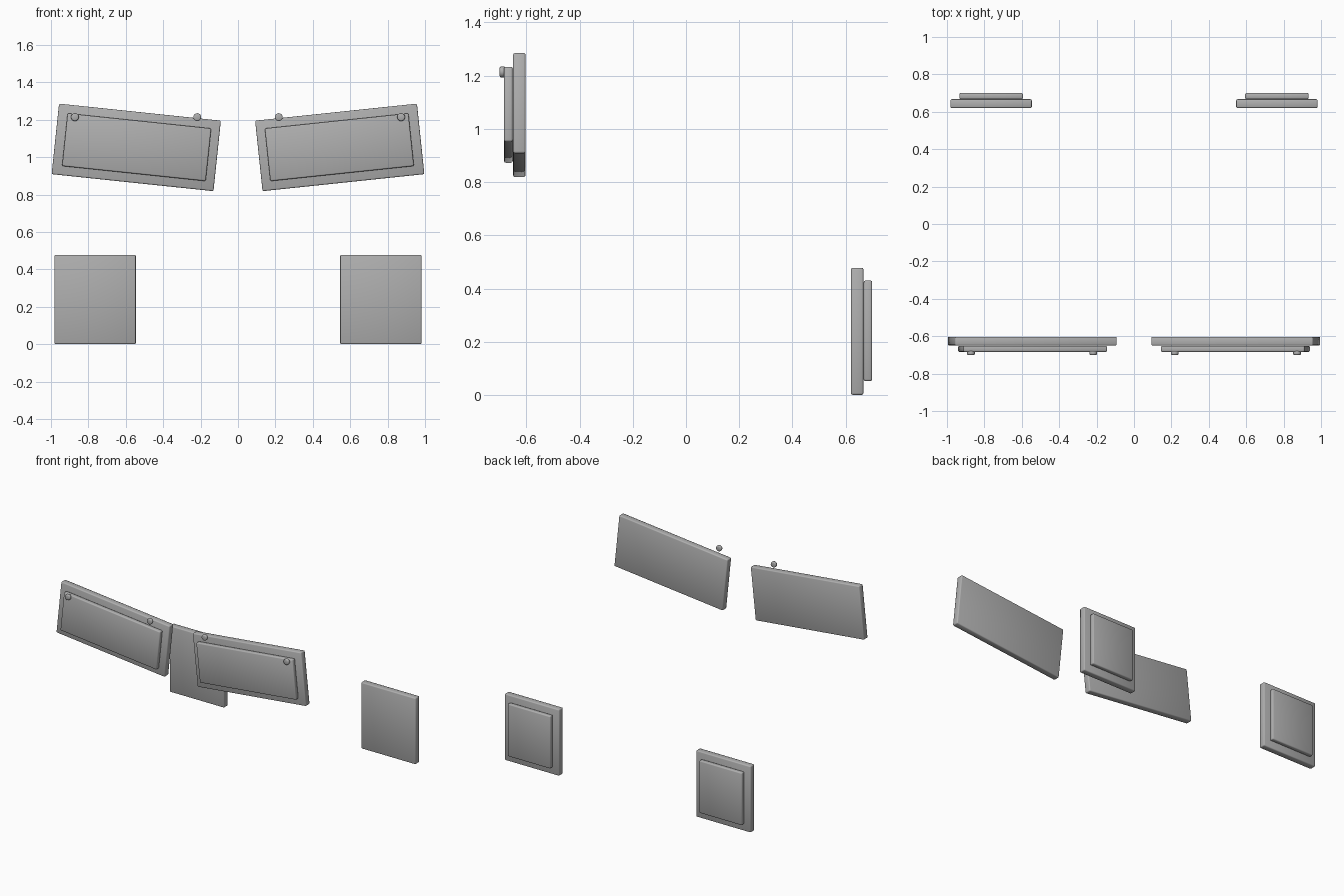
import bpy
import math

cube = bpy.data.objects.get("Cube")
if cube:
    bpy.data.objects.remove(cube)

# One grey metal
metal = bpy.data.materials.new("grey_metal")
metal.use_nodes = True
GREY = (0.43, 0.43, 0.43, 1)
metal.diffuse_color = GREY
metal.node_tree.nodes["Principled BSDF"].inputs["Base Color"].default_value = GREY


def finish(name, bevel, segments):
    """Name the active object, round its edges and shade it smooth."""
    ob = bpy.context.object
    ob.name = name
    ob.data.materials.append(metal)
    mod = ob.modifiers.new("rounded_edges", "BEVEL")
    mod.width = bevel
    mod.segments = segments
    mod.limit_method = "ANGLE"
    bpy.ops.object.shade_smooth()
    return ob


def plate(name, x, z, width, height, y_near, y_far, tilt=0):
    """Upright rounded plate, tilted in its own plane."""
    bpy.ops.mesh.primitive_cube_add(size=1, location=(x, (y_near + y_far) / 2, z))
    ob = bpy.context.object
    ob.scale = (width, y_far - y_near, height)
    bpy.ops.object.transform_apply(location=False, rotation=False, scale=True)
    ob.rotation_euler.y = -math.radians(tilt)
    return finish(name, 0.007, 2)


def bolt(name, x, z):
    """Small round bolt head pointing forward."""
    bpy.ops.mesh.primitive_cylinder_add(vertices=16, radius=0.021, depth=0.021,
                                        location=(x, -0.69, z),
                                        rotation=(math.pi / 2, 0, 0))
    return finish(name, 0.006, 2)


for side, s in (("left", 1), ("right", -1)):
    # Front panel, rising outward, with a raised face
    plate(side + "_front_panel", s * 0.544, 1.052, 0.87, 0.379, -0.65, -0.603, 6 * s)
    plate(side + "_front_raised_face", s * 0.542, 1.053, 0.772, 0.283, -0.684, -0.651, 6 * s)

    # Bolt heads level with each other
    bolt(side + "_inner_bolt", s * 0.218, 1.214)
    bolt(side + "_outer_bolt", s * 0.872, 1.214)

    # Rear panel with a raised face behind
    plate(side + "_rear_panel", s * 0.764, 0.239, 0.435, 0.478, 0.62, 0.667)
    plate(side + "_rear_raised_face", s * 0.764, 0.241, 0.34, 0.378, 0.668, 0.70)
